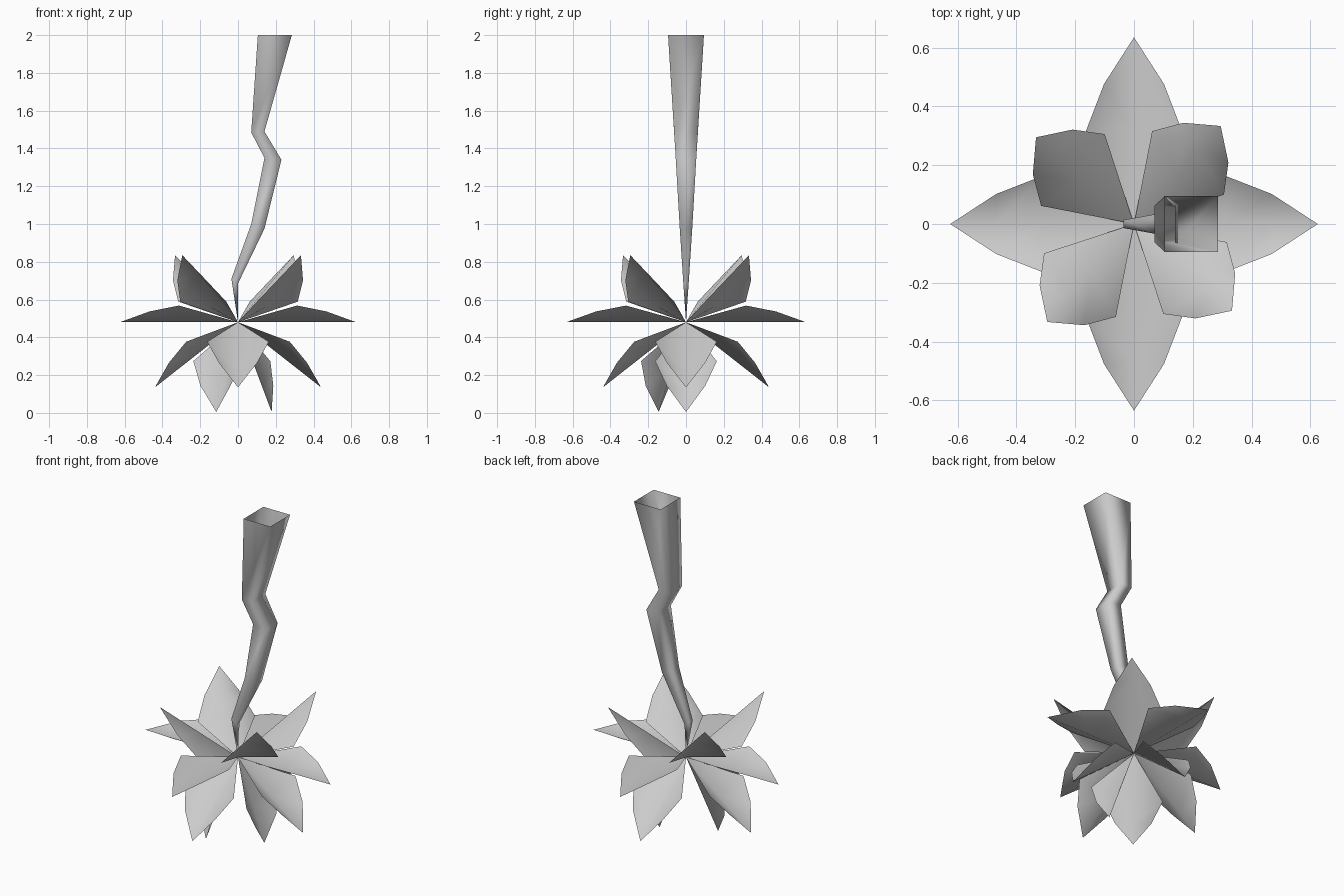
import bpy
from math import radians, sin, cos, hypot
from mathutils import Vector

if "Cube" in bpy.data.objects:
    bpy.data.objects.remove(bpy.data.objects["Cube"])

HUB = Vector((0, 0, 0.48))


def make(name, verts, faces):
    mesh = bpy.data.meshes.new(name)
    mesh.from_pydata(verts, [], faces)
    mesh.shade_smooth()
    obj = bpy.data.objects.new(name, mesh)
    bpy.context.collection.objects.link(obj)
    return obj


def petal(name, azimuth, reach, rise, fold):
    """Creased leaf from the hub; fold lifts (+) or drops (-) its side edges."""
    a = radians(azimuth)
    out = Vector((cos(a), sin(a), 0))
    side = Vector((-sin(a), cos(a), 0))
    spine = out * reach + Vector((0, 0, rise))
    length = hypot(reach, rise)
    normal = (Vector((0, 0, reach)) - out * rise) / length
    verts = [HUB]
    for t, width, lift in ((0.5, 0.163, 0.088), (0.75, 0.102, 0.057)):
        for s in (-1, 0, 1):
            verts.append(HUB + spine * t + side * s * width
                         + normal * (fold * lift * abs(s)))
    verts.append(HUB + spine)
    faces = [(0, 1, 2), (0, 2, 3), (1, 4, 5, 2), (2, 5, 6, 3),
             (4, 7, 5), (5, 7, 6)]
    make(name, verts, faces)


# Petal rings: flat, raised and drooping
for i in range(4):
    petal(f"flat_petal_{i}", 90 * i, 0.635 if i % 2 else 0.625, 0, 1)
    petal(f"upper_petal_{i}", 48.5 + 90 * i, 0.445, 0.355, -1)
    petal(f"lower_petal_{i}", 90 * i, 0.44, -0.345, 1)

# Two petals hanging at the bottom
petal("hanging_petal_0", 0, 0.178, -0.475, 1)
petal("hanging_petal_1", 231.5, 0.185, -0.475, 1)

# Crooked square stem, open at the top: left x, left z, right x, right z, half depth
rings = [(-0.035, 0.71, 0.0, 0.685, 0.014),
         (0.07, 1.0, 0.14, 0.975, 0.033),
         (0.14, 1.35, 0.23, 1.34, 0.054),
         (0.07, 1.485, 0.14, 1.49, 0.063),
         (0.105, 2.0, 0.285, 2.0, 0.095)]
verts = [HUB]
for lx, lz, rx, rz, d in rings:
    verts += [(lx, -d, lz), (rx, -d, rz), (rx, d, rz), (lx, d, lz)]
faces = [(0, 1 + (k + 1) % 4, 1 + k) for k in range(4)]
for r in range(len(rings) - 1):
    b = 1 + 4 * r
    for k in range(4):
        n = (k + 1) % 4
        faces.append((b + k, b + n, b + 4 + n, b + 4 + k))
make("stem", verts, faces)
